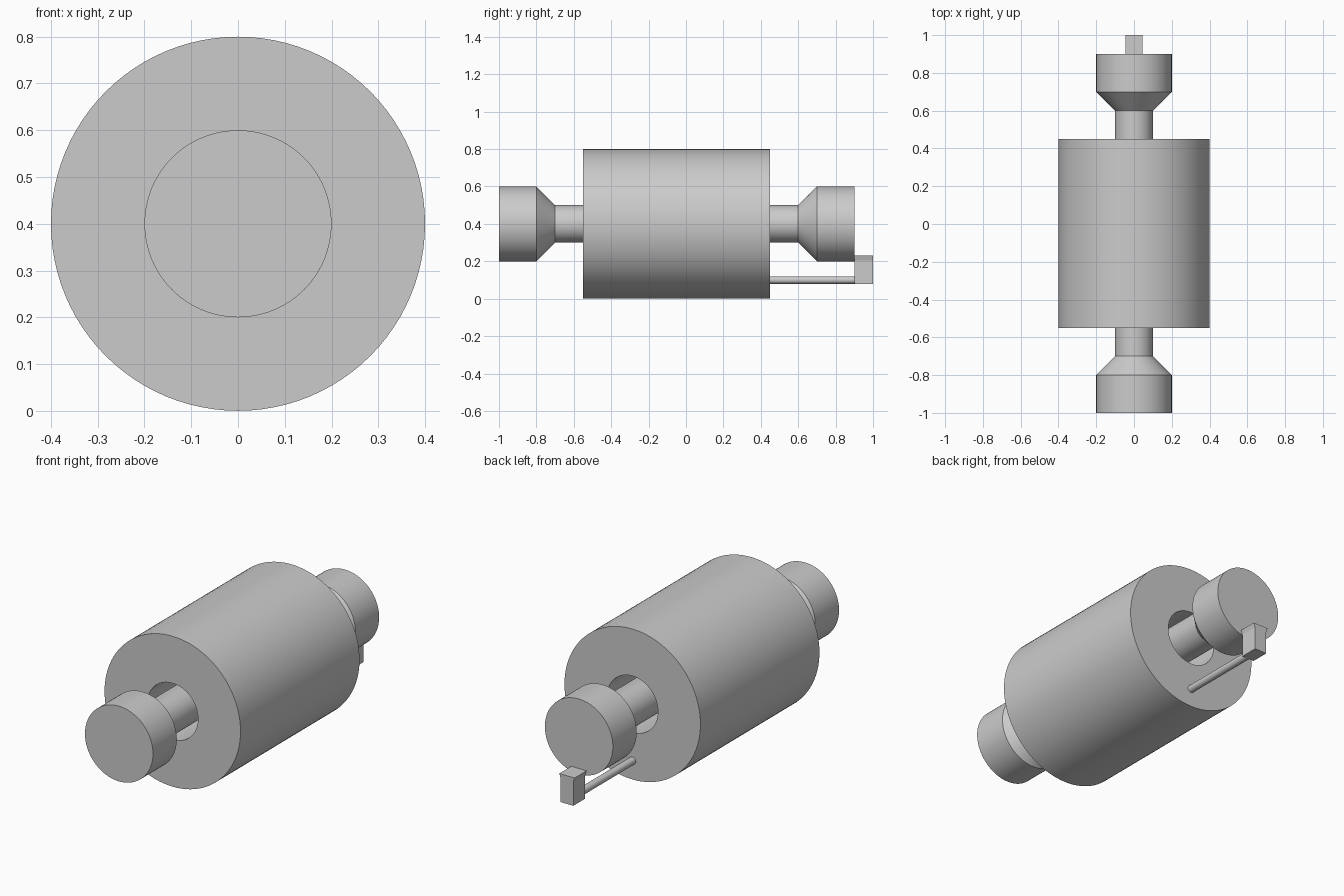
import bpy
import math

cube = bpy.data.objects.get("Cube")
if cube:
    bpy.data.objects.remove(cube, do_unlink=True)

AXIS_Z = 0.4    # height of the common axis
SEGMENTS = 96

grey = bpy.data.materials.new("plain grey")
grey.use_nodes = True
GREY = (0.6, 0.6, 0.6, 1)
grey.diffuse_color = GREY
grey.node_tree.nodes["Principled BSDF"].inputs["Base Color"].default_value = GREY


def add_mesh(name, verts, faces, smooth=True):
    mesh = bpy.data.meshes.new(name)
    mesh.from_pydata(verts, [], faces)
    mesh.materials.append(grey)
    obj = bpy.data.objects.new(name, mesh)
    bpy.context.collection.objects.link(obj)
    bpy.ops.object.select_all(action="DESELECT")
    obj.select_set(True)
    bpy.context.view_layer.objects.active = obj
    bpy.ops.object.mode_set(mode="EDIT")
    bpy.ops.mesh.select_all(action="SELECT")
    bpy.ops.mesh.normals_make_consistent(inside=False)
    bpy.ops.object.mode_set(mode="OBJECT")
    if smooth:
        bpy.ops.object.shade_smooth_by_angle(angle=math.radians(30))
    return obj


def lathe(name, profile, z=AXIS_Z, segments=SEGMENTS, closed=False):
    """Turn (radius, y) points about the y axis; open profiles get end caps."""
    verts, faces = [], []
    for r, y in profile:
        for i in range(segments):
            a = math.tau * i / segments
            verts.append((r * math.cos(a), y, z + r * math.sin(a)))
    count = len(profile)
    for k in range(count if closed else count - 1):
        a0, b0 = k * segments, (k + 1) % count * segments
        for i in range(segments):
            j = (i + 1) % segments
            faces.append((a0 + i, a0 + j, b0 + j, b0 + i))
    if not closed:
        faces.append(tuple(range(segments)))
        faces.append(tuple(range((count - 1) * segments, count * segments)))
    return add_mesh(name, verts, faces)


# Hollow drum with a bore running right through it
lathe("drum", [(0.4, -0.55), (0.4, 0.45), (0.15, 0.45), (0.15, -0.55)], closed=True)

# Shaft with a flared head on each end
half = [(0.2, 0.95), (0.2, 0.75), (0.1, 0.65)]
middle = -0.05
lathe("shaft_with_heads",
      [(r, middle - d) for r, d in half] + [(r, middle + d) for r, d in reversed(half)])

# Thin rod from the back of the drum
lathe("rod", [(0.02, 0.44), (0.02, 0.9)], z=0.1, segments=32)

# Small block on the rod, with a slightly flared top
right_side = [(0.037, 0.08), (0.037, 0.205), (0.045, 0.23)]
outline = right_side + [(-x, z) for x, z in reversed(right_side)]
n = len(outline)
add_mesh("end_block",
         [(x, y, z) for y in (0.9, 1.0) for x, z in outline],
         [tuple(range(n)), tuple(range(n, 2 * n))]
         + [(i, (i + 1) % n, n + (i + 1) % n, n + i) for i in range(n)],
         smooth=False)
